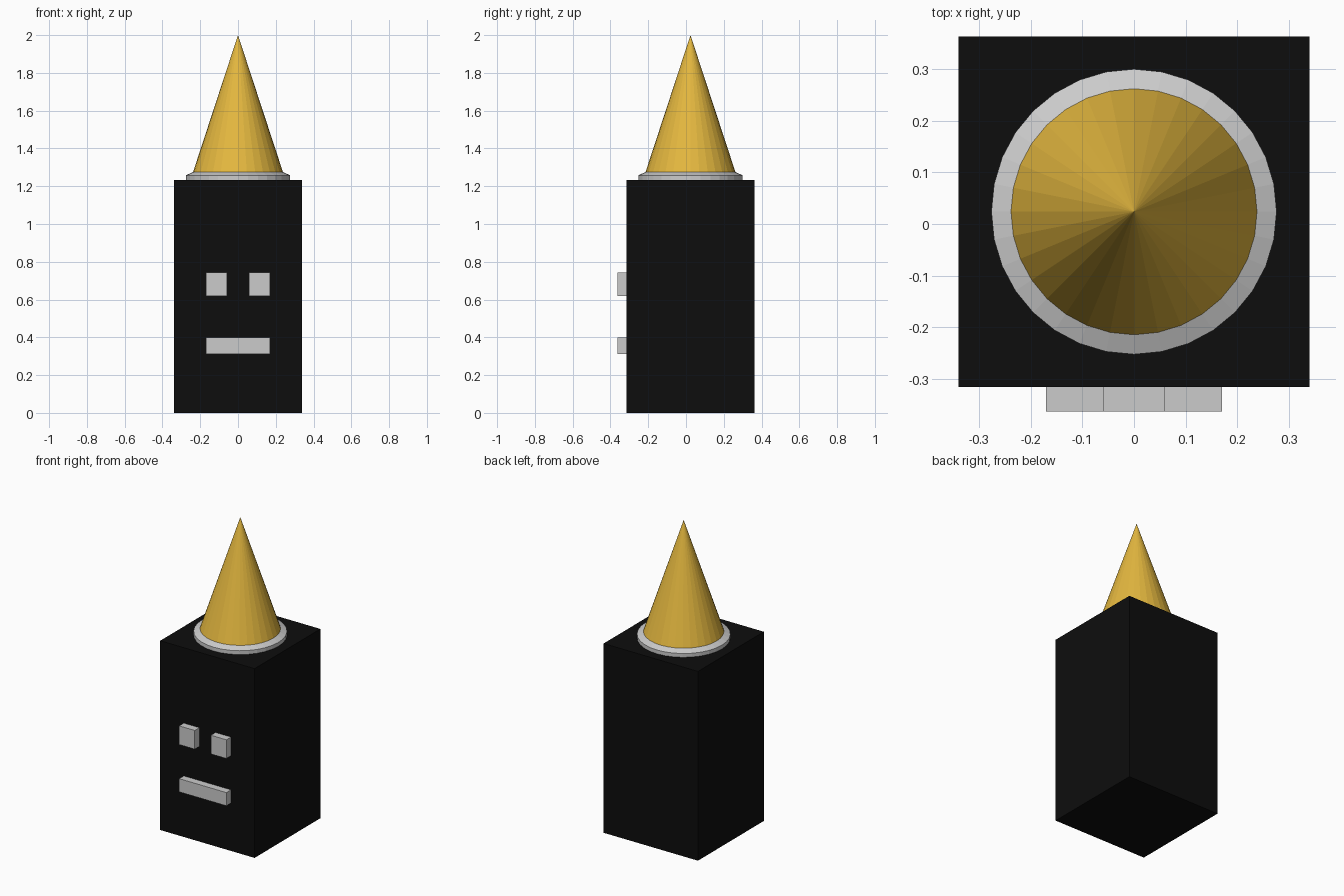
import bpy, bmesh
from mathutils import Vector, Matrix

if "Cube" in bpy.data.objects:
    bpy.data.objects.remove(bpy.data.objects["Cube"])


def material(name, color):
    m = bpy.data.materials.new(name)
    m.diffuse_color = (*color, 1)
    m.use_nodes = True
    m.node_tree.nodes["Principled BSDF"].inputs["Base Color"].default_value = m.diffuse_color
    return m


def finish(name, bm, mat=None):
    bmesh.ops.recalc_face_normals(bm, faces=bm.faces)
    mesh = bpy.data.meshes.new(name)
    bm.to_mesh(mesh)
    bm.free()
    obj = bpy.data.objects.new(name, mesh)
    bpy.context.collection.objects.link(obj)
    if mat:
        mesh.materials.append(mat)
    return obj


def box(name, lo, hi, mat=None):
    lo, hi = Vector(lo), Vector(hi)
    bm = bmesh.new()
    bmesh.ops.create_cube(bm, size=1, matrix=Matrix.Translation((lo + hi) / 2)
                          @ Matrix.Diagonal((*(hi - lo), 1)))
    return finish(name, bm, mat)


def frustum(bm, r1, r2, z1, z2, y, bottom=True, sides=32):
    bmesh.ops.create_cone(bm, cap_ends=bottom, segments=sides, radius1=r1, radius2=r2,
                          depth=z2 - z1, matrix=Matrix.Translation((0, y, (z1 + z2) / 2)))


black = material("black", (0.004, 0.004, 0.004))
gold = material("gold", (0.78, 0.48, 0.05))

TOP, BACK, FRONT, FACE = 1.233, 0.3625, -0.315, -0.3625
HAT_Y = (FRONT + BACK) / 2

# Tall block body
box("body", (-0.34, FRONT, 0), (0.34, BACK, TOP), black)

# Face: two eyes and a mouth bar standing proud of the front
for side, x0, x1 in (("left", -0.17, -0.058), ("right", 0.058, 0.17)):
    box(side + "_eye", (x0, FACE, 0.62), (x1, FRONT, 0.742))
box("mouth", (-0.17, FACE, 0.312), (0.17, FRONT, 0.398))

# Hat brim: thin disc with a bevelled upper rim
bm = bmesh.new()
frustum(bm, 0.276, 0.276, TOP, 1.258, HAT_Y, bottom=False)
frustum(bm, 0.276, 0.238, 1.258, 1.275, HAT_Y, bottom=False)
bmesh.ops.remove_doubles(bm, verts=bm.verts, dist=0.0005)
finish("hat_brim", bm)

# Pointed hat
bm = bmesh.new()
frustum(bm, 0.238, 0, 1.275, 2.0, HAT_Y)
finish("hat_cone", bm, gold)
